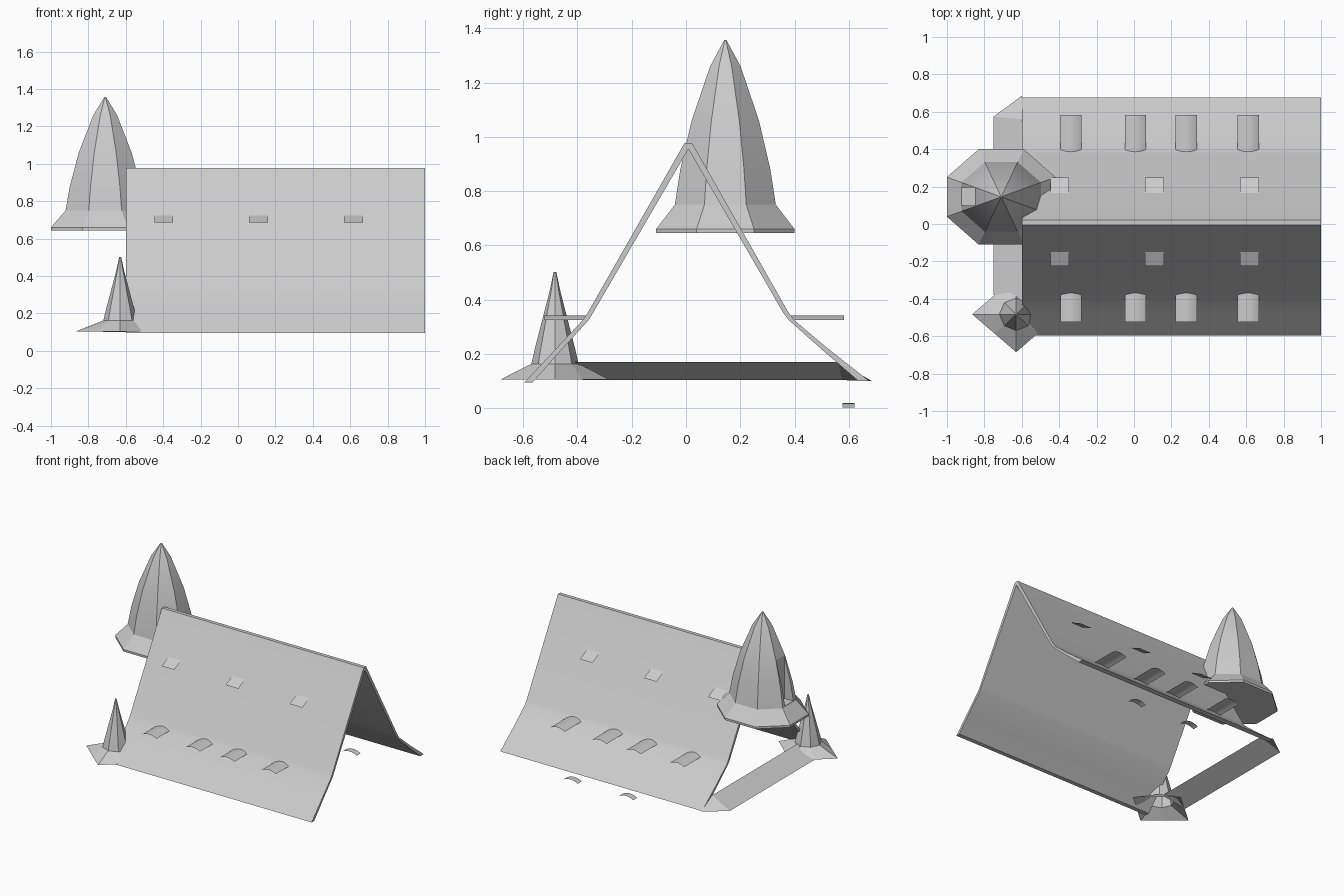
import bpy, bmesh
from math import cos, sin, pi

if "Cube" in bpy.data.objects:
    bpy.data.objects.remove(bpy.data.objects["Cube"])


def make(name, verts, faces, angle=None):
    me = bpy.data.meshes.new(name)
    bm = bmesh.new()
    vs = [bm.verts.new(v) for v in verts]
    for f in faces:
        bm.faces.new([vs[i] for i in f])
    bmesh.ops.recalc_face_normals(bm, faces=bm.faces)
    bm.to_mesh(me)
    bm.free()
    ob = bpy.data.objects.new(name, me)
    bpy.context.collection.objects.link(ob)
    if angle:
        bpy.ops.object.select_all(action='DESELECT')
        ob.select_set(True)
        bpy.context.view_layer.objects.active = ob
        bpy.ops.object.shade_smooth_by_angle(angle=angle)
    return ob


def loft(name, rings, cap_bottom=True, cap_top=True, angle=None):
    n = len(rings[0])
    verts = [v for r in rings for v in r]
    faces = [(k * n + i, k * n + (i + 1) % n, (k + 1) * n + (i + 1) % n, (k + 1) * n + i)
             for k in range(len(rings) - 1) for i in range(n)]
    if cap_bottom:
        faces.append(tuple(range(n))[::-1])
    if cap_top:
        faces.append(tuple(range(len(verts) - n, len(verts))))
    return make(name, verts, faces, angle)


def ring(cx, cy, z, rx, ry, offset=0.0, diamond=False):
    pts = []
    for i in range(8):
        a = offset + i * pi / 4
        s = cos(pi / 4) if diamond and i % 2 else 1.0
        pts.append((cx + rx * s * cos(a), cy + ry * s * sin(a), z))
    return pts


# Main gabled roof: flared profile run along x
profile = [(-0.595, 0.095), (-0.48, 0.218), (-0.38, 0.325), (-0.362, 0.352), (-0.005, 0.978),
           (0.022, 0.978), (0.378, 0.352), (0.398, 0.325), (0.52, 0.222), (0.675, 0.1),
           (0.635, 0.1), (0.505, 0.212), (0.378, 0.325), (0.358, 0.352), (0.009, 0.955),
           (-0.342, 0.352), (-0.358, 0.325), (-0.465, 0.208), (-0.565, 0.095)]
loft("main_roof", [[(x, y, z) for y, z in profile] for x in (-0.6, 1.0)], angle=0.35)

# Large octagonal tower roof, slightly wider in x
k = 1 / cos(pi / 8)
cap = [(0.255, 0.645), (0.255, 0.66), (0.186, 0.75), (0.166, 0.88),
       (0.124, 1.06), (0.056, 1.26), (0.004, 1.357)]
tower = loft("tower_roof", [ring(-0.71, 0.145, z, r * 1.14 * k, r * k, pi / 8) for r, z in cap],
             angle=0.5)

# Recess in the left face of the tower roof
corners = [[(x, y, z) for x, y in ((-1.1, 0.1), (-0.85, 0.1), (-0.85, 0.195), (-1.1, 0.195))]
           for z in (0.755, 1.1)]
cutter = loft("recess_cutter", corners)
cutter.hide_render = True
cutter.hide_set(True)
mod = tower.modifiers.new("recess", 'BOOLEAN')
mod.operation = 'DIFFERENCE'
mod.object = cutter

# Small corner turret: diamond eave flaring into an octagonal spire
tx, ty = -0.63, -0.483
loft("turret_eave", [ring(tx, ty, 0.105, 0.235, 0.202, diamond=True),
                     ring(tx, ty, 0.163, 0.09, 0.087)], False, False)
loft("turret_spire", [ring(tx, ty, z, r * 1.03, r) for r, z in
                      ((0.087, 0.163), (0.074, 0.22), (0.02, 0.43), (0.005, 0.502))],
     False, True)

# Skirt roof along the left end, with a hipped back corner
make("end_skirt_roof",
     [(-0.75, -0.38, 0.103), (-0.75, 0.575, 0.103), (-0.6, 0.56, 0.17),
      (-0.6, -0.43, 0.17), (-0.6, 0.685, 0.1)],
     [(0, 1, 2, 3), (1, 4, 2)])


# Thin curved hoods
def hood(name, cx, y0, y1, z, w=0.057, sag=0.016, n=8):
    arc = [(cx + w * (2 * i / n - 1), z - sag * (2 * i / n - 1) ** 2) for i in range(n + 1)]
    verts = [(x, y, h) for y in (y0, y1) for x, h in arc]
    make(name, verts, [(i, i + 1, n + 2 + i, n + 1 + i) for i in range(n)], 0.6)


for i, x in enumerate((-0.337, 0.008, 0.28, 0.61)):
    hood(f"front_hood_{i}", x, -0.523, -0.365, 0.341)
    hood(f"back_hood_{i}", x, 0.38, 0.583, 0.341)
for i, x in enumerate((0.04, 0.48)):
    hood(f"low_hood_{i}", x, 0.577, 0.622, 0.018)

# Thin flat awnings on both slopes
for side, y0, y1 in (("front", -0.225, -0.145), ("back", 0.248, 0.165)):
    for i, x in enumerate((-0.397, 0.11, 0.617)):
        make(f"{side}_awning_{i}",
             [(x - 0.05, y0, 0.687), (x + 0.05, y0, 0.687),
              (x + 0.05, y1, 0.727), (x - 0.05, y1, 0.727)], [(0, 1, 2, 3)])
